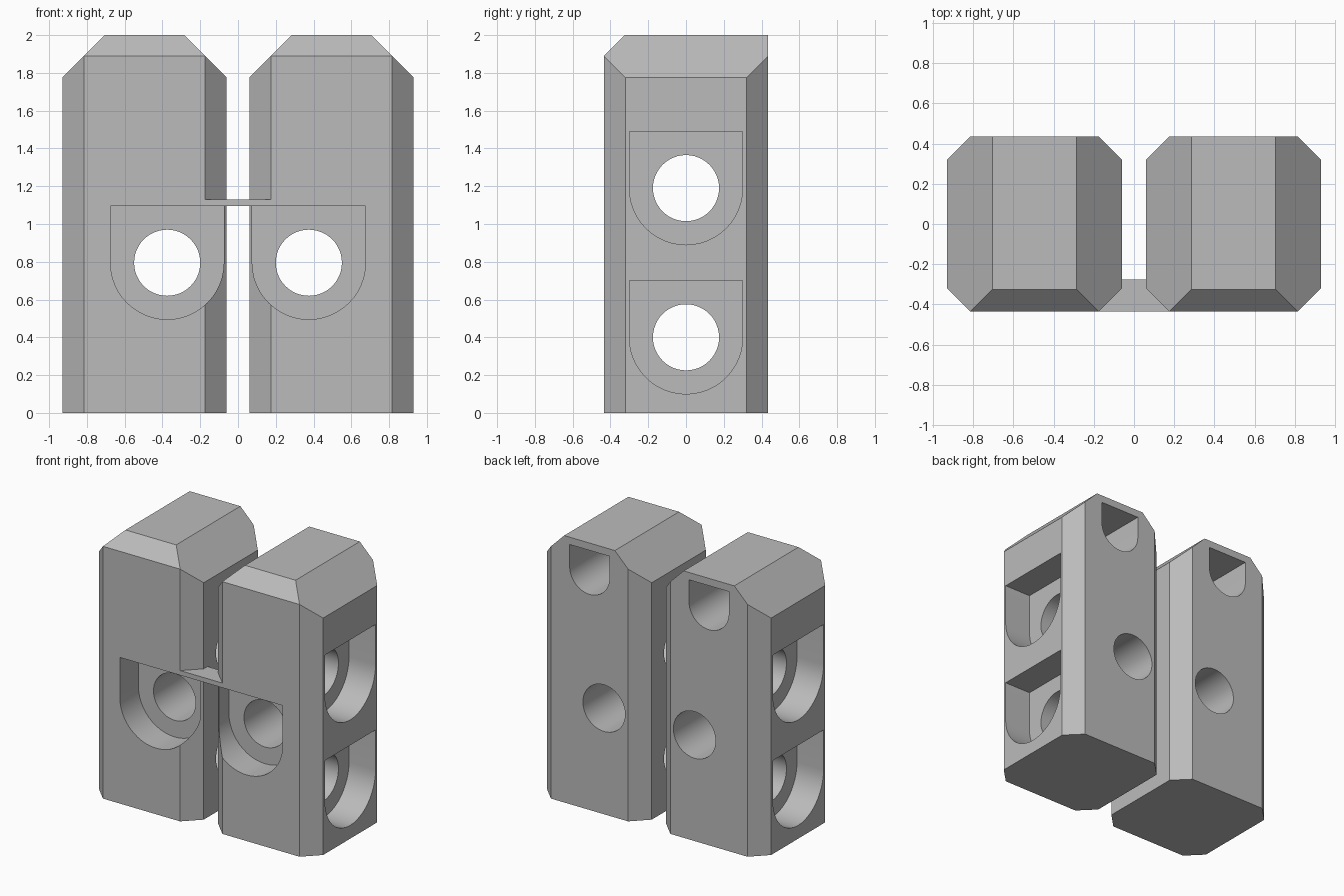
import bpy, bmesh, math
from mathutils import Matrix, Vector

if "Cube" in bpy.data.objects:
    bpy.data.objects.remove(bpy.data.objects["Cube"], do_unlink=True)

grey = bpy.data.materials.new("plain grey")
grey.use_nodes = True
grey.diffuse_color = (0.5, 0.5, 0.5, 1)
grey.node_tree.nodes["Principled BSDF"].inputs["Base Color"].default_value = (0.5, 0.5, 0.5, 1)

MID, HALF, CHAMFER = 0.495, 0.435, 0.115
HOLE, POCKET, DEPTH = 0.175, 0.3, 0.22


def to_object(name, bm):
    bmesh.ops.recalc_face_normals(bm, faces=bm.faces)
    mesh = bpy.data.meshes.new(name)
    bm.to_mesh(mesh)
    bm.free()
    mesh.materials.append(grey)
    obj = bpy.data.objects.new(name, mesh)
    bpy.context.collection.objects.link(obj)
    return obj


def prism(points, length, origin=(0, 0, 0), facing="Z"):
    """Extrude an outline along +Z, -X (into a side) or +/-Y (into front or back)."""
    u, w = {"Z": ((1, 0, 0), (0, 0, 1)), "side": ((0, 1, 0), (-1, 0, 0)),
            "front": ((1, 0, 0), (0, 1, 0)), "back": ((1, 0, 0), (0, -1, 0))}[facing]
    u, w, o = Vector(u), Vector(w), Vector(origin)
    v = Vector((0, 1, 0)) if facing == "Z" else Vector((0, 0, 1))
    bm = bmesh.new()
    face = bm.faces.new([bm.verts.new(o + u * a + v * b) for a, b in points])
    new = bmesh.ops.extrude_face_region(bm, geom=[face])["geom"]
    bmesh.ops.translate(bm, vec=w * length,
                        verts=[g for g in new if isinstance(g, bmesh.types.BMVert)])
    return bm


def arc(radius, start, end, steps):
    angles = [start + (end - start) * i / steps for i in range(steps + 1)]
    return [(radius * math.cos(a), radius * math.sin(a)) for a in angles]


def circle(radius):
    return arc(radius, 0, math.tau, 48)[:-1]


def d_shape(radius):
    return arc(radius, math.pi, math.tau, 24) + [(radius, radius), (-radius, radius)]


# Block body: chamfered square column
inner = HALF - CHAMFER
outline = [(HALF, -inner), (HALF, inner), (inner, HALF), (-inner, HALF),
           (-HALF, inner), (-HALF, -inner), (-inner, -HALF), (inner, -HALF)]
body = prism(outline, 2, (MID, 0, 0))

# Sloped top edges on both sides and the front
for point, normal in [((MID + HALF, 0, 1.775), (1, 0, 1)),
                      ((MID - HALF, 0, 1.775), (-1, 0, 1)),
                      ((MID, -HALF, 1.89), (0, -1, 1))]:
    cut = bmesh.ops.bisect_plane(body, geom=body.verts[:] + body.edges[:] + body.faces[:],
                                 dist=1e-5, plane_co=point, plane_no=normal, clear_outer=True)
    bmesh.ops.edgeloop_fill(body, edges=[e for e in body.edges if e.is_boundary])
blocks = to_object("blocks", body)

# Pockets and bolt holes
over = 0.1
front, side, back = -HALF - over, MID + HALF + over, HALF + over
cutters = [
    prism(d_shape(POCKET), DEPTH + over, (0.375, front, 0.795), "front"),
    prism(circle(HOLE), 1.2, (0.375, front, 0.795), "front"),
    prism(d_shape(0.165), 0.5 + over, (MID, back, 1.78), "back"),
]
for height in (0.4, 1.19):
    cutters.append(prism(d_shape(POCKET), DEPTH + over, (side, 0, height), "side"))
    cutters.append(prism(circle(HOLE), 1.02, (side, 0, height), "side"))

helpers = []
for bm in cutters:
    helper = to_object("cutter", bm)
    helper.hide_render = True
    helpers.append(helper)
    mod = blocks.modifiers.new("cut", "BOOLEAN")
    mod.operation, mod.solver, mod.object = "DIFFERENCE", "EXACT", helper

# Mirror into the second block
mirror = blocks.modifiers.new("mirror", "MIRROR")
mirror.use_mirror_merge = False

# Bake the modifiers and drop the cutters
depsgraph = bpy.context.evaluated_depsgraph_get()
baked = bpy.data.meshes.new_from_object(blocks.evaluated_get(depsgraph))
blocks.modifiers.clear()
blocks.data = baked
blocks.data.materials.clear()
blocks.data.materials.append(grey)
for helper in helpers:
    bpy.data.objects.remove(helper, do_unlink=True)

# Thin bridge joining the blocks at the front
gap = MID - HALF
bridge = to_object("bridge", prism(
    [(-gap - CHAMFER, -HALF), (gap + CHAMFER, -HALF), (gap, -inner),
     (gap, -0.275), (-gap, -0.275), (-gap, -inner)], 0.035, (0, 0, 1.095)))

# Smooth bores, sharp edges
bpy.ops.object.select_all(action="DESELECT")
blocks.select_set(True)
bpy.context.view_layer.objects.active = blocks
bpy.ops.object.shade_smooth_by_angle(angle=math.radians(25))
